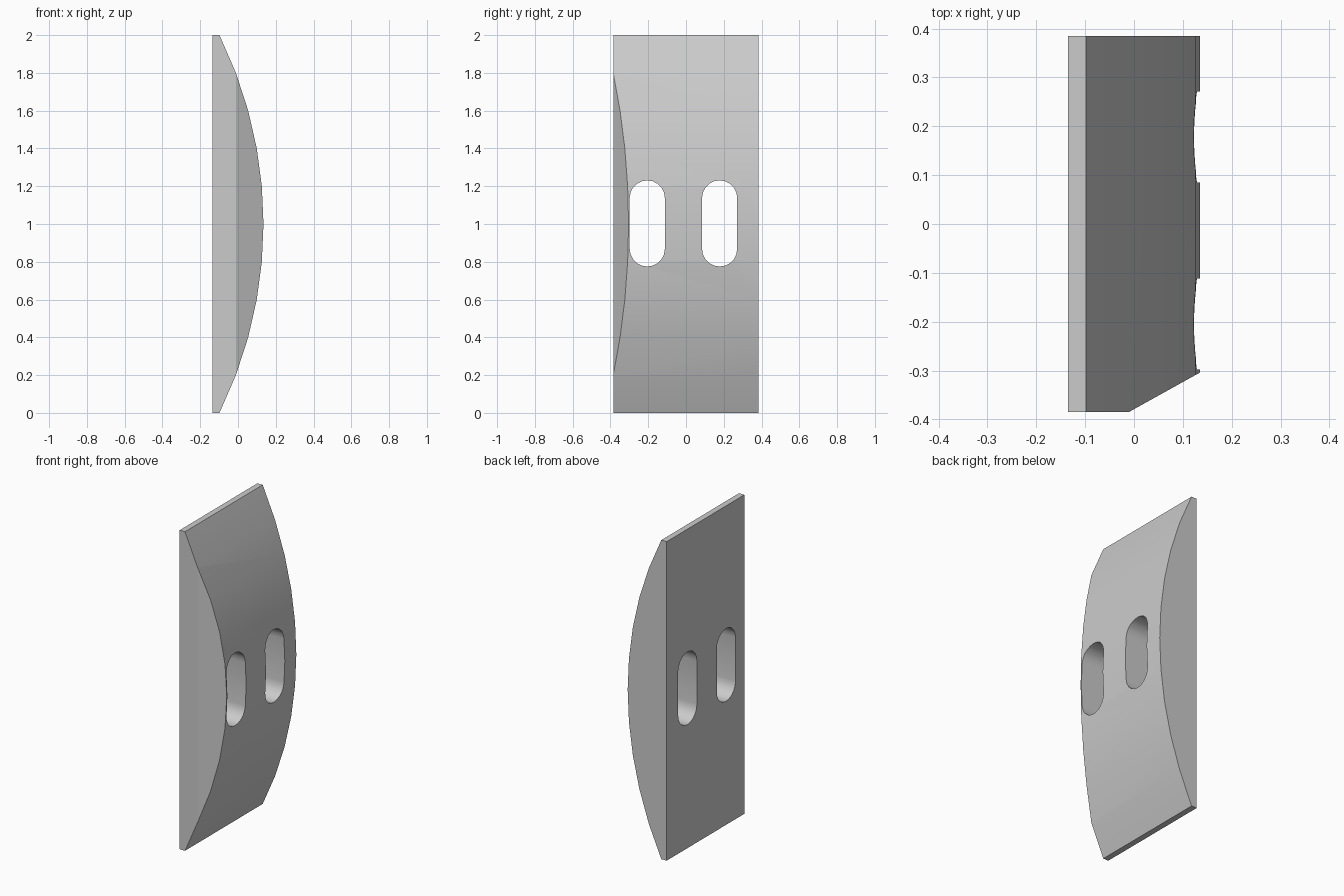
import bpy, bmesh, math
from mathutils import Vector

if "Cube" in bpy.data.objects:
    bpy.data.objects.remove(bpy.data.objects["Cube"])


def prism(name, points, vec):
    """Closed prism: extrude a planar outline along vec."""
    bm = bmesh.new()
    face = bm.faces.new([bm.verts.new(p) for p in points])
    ext = bmesh.ops.extrude_face_region(bm, geom=[face])
    bmesh.ops.translate(bm, vec=vec, verts=[v for v in ext["geom"] if isinstance(v, bmesh.types.BMVert)])
    bmesh.ops.recalc_face_normals(bm, faces=bm.faces)
    me = bpy.data.meshes.new(name)
    bm.to_mesh(me)
    bm.free()
    ob = bpy.data.objects.new(name, me)
    bpy.context.collection.objects.link(ob)
    return ob


# Bowed plate: flat back, arc front in ten facets
HALF_W, BACK, FRONT, SAG = 0.385, -0.135, 0.135, 0.233
R = (1 + SAG ** 2) / (2 * SAG)
arc = [(FRONT - R + math.sqrt(R * R - (i * 0.2 - 1) ** 2), i * 0.2) for i in range(11)]
outline = [(BACK, 0)] + arc + [(BACK, 2)]
plate = prism("curved_plate", [(x, -HALF_W, z) for x, z in outline], (0, 2 * HALF_W, 0))

# Slanted cut along the front side edge
bm = bmesh.new()
bm.from_mesh(plate.data)
cut = bmesh.ops.bisect_plane(bm, geom=bm.verts[:] + bm.edges[:] + bm.faces[:], dist=1e-5,
                             plane_co=Vector((-0.011, -HALF_W, 0)),
                             plane_no=Vector((0.081, -0.146, 0)), clear_outer=True)
bmesh.ops.holes_fill(bm, edges=[e for e in bm.edges if e.is_boundary])
bmesh.ops.recalc_face_normals(bm, faces=bm.faces)
bm.to_mesh(plate.data)
bm.free()

# Two rounded through slots
SLOT_R, SLOT_H, N = 0.093, 0.228, 10
for i, yc in enumerate((-0.205, 0.178)):
    pts = []
    for side in (0, 1):
        zc = 1.003 + (1 - 2 * side) * (SLOT_H - SLOT_R)
        for k in range(N + 1):
            a = math.pi * (side + k / N)
            pts.append((-0.4, yc + SLOT_R * math.cos(a), zc + SLOT_R * math.sin(a)))
    cutter = prism(f"slot_cutter_{i}", pts, (0.8, 0, 0))
    mod = plate.modifiers.new("slot", "BOOLEAN")
    mod.operation, mod.solver, mod.object = "DIFFERENCE", "EXACT", cutter
    bpy.context.view_layer.objects.active = plate
    plate.select_set(True)
    bpy.ops.object.modifier_apply(modifier=mod.name)
    bpy.data.objects.remove(cutter)

bpy.ops.object.shade_smooth_by_angle(angle=math.radians(25))
